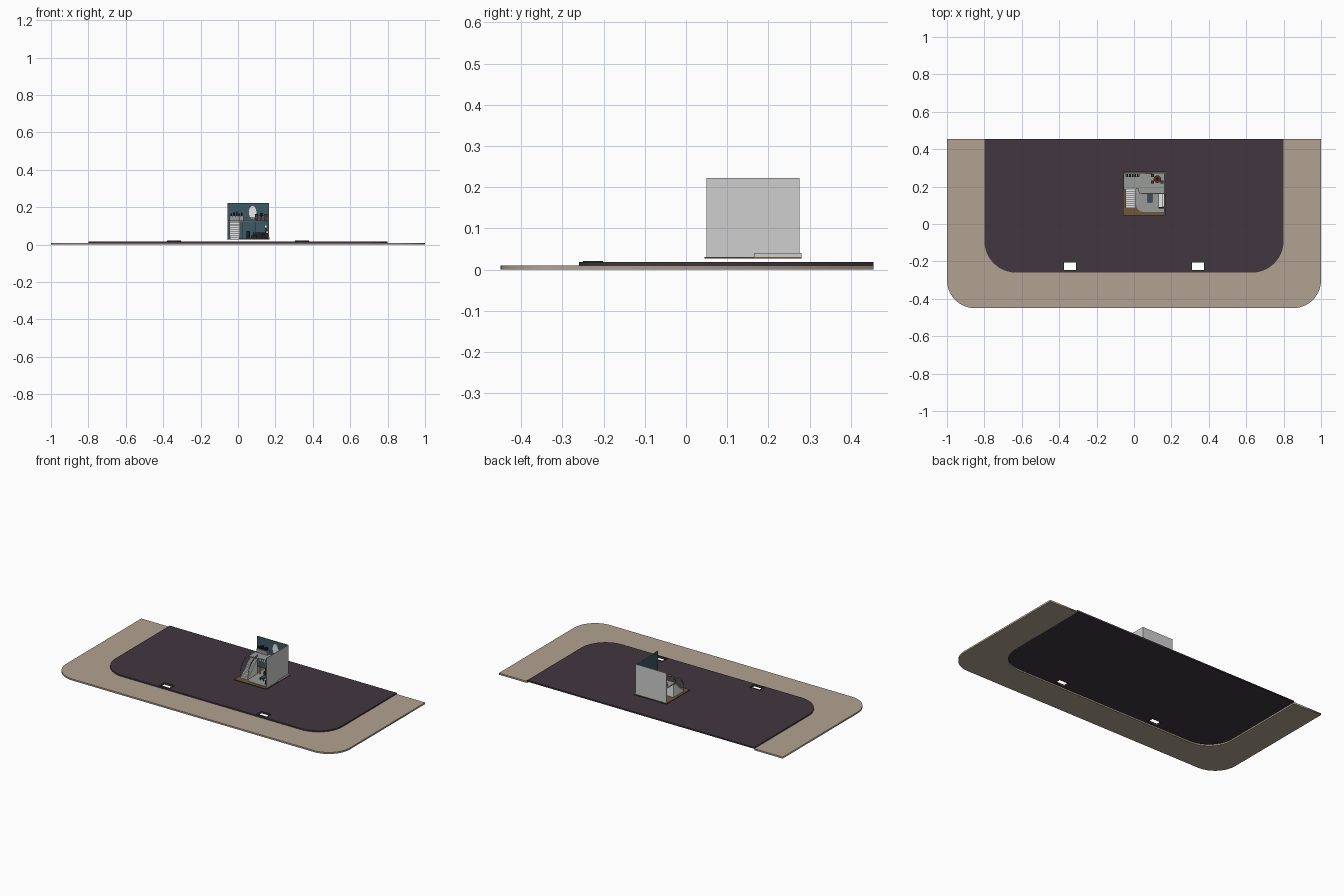
import bpy, bmesh, math
from mathutils import Vector

if "Cube" in bpy.data.objects:
    bpy.data.objects.remove(bpy.data.objects["Cube"])


def mat(name, r, g, b):
    m = bpy.data.materials.new(name)
    m.diffuse_color = (*[(c / 255) ** 2.2 for c in (r, g, b)], 1)
    m.use_nodes = True
    m.node_tree.nodes["Principled BSDF"].inputs["Base Color"].default_value = m.diffuse_color
    return m


SAND = mat("sand", 176, 161, 144)
CHAR = mat("charcoal", 67, 58, 65)
WALL = mat("pale_grey", 205, 205, 205)
TEAL = mat("teal", 62, 90, 102)
WOOD = mat("wood_brown", 112, 88, 62)
WHITE = mat("white", 240, 240, 240)
GREY = mat("mid_grey", 150, 153, 150)
DARK = mat("near_black", 38, 38, 42)
RUST = mat("red_brown", 88, 52, 45)
BLUE = mat("slate_blue", 60, 75, 100)


def box(name, x, y, z, m):
    bm = bmesh.new()
    bmesh.ops.create_cube(bm, size=1)
    for v in bm.verts:
        v.co = Vector([a[0] + (c + .5) * (a[1] - a[0]) for a, c in zip((x, y, z), v.co)])
    return finish(name, bm, m)


def finish(name, bm, m):
    me = bpy.data.meshes.new(name)
    bm.to_mesh(me)
    bm.free()
    me.materials.append(m)
    ob = bpy.data.objects.new(name, me)
    bpy.context.collection.objects.link(ob)
    return ob


def cyl(name, x, y, z, r, m, r2=None, n=20):
    bm = bmesh.new()
    bmesh.ops.create_cone(bm, cap_ends=True, segments=n, radius1=r,
                          radius2=r if r2 is None else r2, depth=z[1] - z[0])
    bmesh.ops.translate(bm, verts=bm.verts, vec=(x, y, sum(z) / 2))
    return finish(name, bm, m)


def slab(name, loops, z, m):
    """Flat plate from an outline plus hole outlines."""
    cu = bpy.data.curves.new(name, 'CURVE')
    cu.dimensions, cu.fill_mode = '2D', 'BOTH'
    cu.extrude = (z[1] - z[0]) / 2
    for pts in loops:
        s = cu.splines.new('POLY')
        s.points.add(len(pts) - 1)
        for p, q in zip(s.points, pts):
            p.co = (*q, 0, 1)
        s.use_cyclic_u = True
    ob = bpy.data.objects.new(name, cu)
    bpy.context.collection.objects.link(ob)
    ob.location.z = sum(z) / 2
    bpy.ops.object.select_all(action='DESELECT')
    ob.select_set(True)
    bpy.context.view_layer.objects.active = ob
    bpy.ops.object.convert(target='MESH')
    ob = bpy.context.object
    ob.name = name
    ob.data.materials.clear()
    ob.data.materials.append(m)
    return ob


def arc(cx, cy, r, a0, a1, n=14):
    return [(cx + r * math.cos(math.radians(a0 + (a1 - a0) * i / n)),
             cy + r * math.sin(math.radians(a0 + (a1 - a0) * i / n))) for i in range(n + 1)]


def border_outline():
    """Single U-shaped outline: outer edge out, inner edge back."""
    return tray(1, -.45, .455, .15) + tray(.8, -.26, .455, .17)[::-1]


def tray(w, y0, y1, r):
    """Outline with square back and rounded front corners."""
    return ([(-w, y1)] + arc(-w + r, y0 + r, r, 180, 270)
            + arc(w - r, y0 + r, r, 270, 360) + [(w, y1)])


def rect(x0, x1, y0, y1):
    return [(x0, y0), (x1, y0), (x1, y1), (x0, y1)]


# Ground: sand border around a raised dark plaza with two openings
slab("sand_border", [border_outline()], (0, .01), SAND)
holes = [rect(s * .342 - .033, s * .342 + .033, -.246, -.206) for s in (-1, 1)]
slab("dark_plaza", [tray(.8, -.26, .455, .17)] + holes, (.009, .018), CHAR)
for s, h in zip((-1, 1), holes):
    slab("opening_rim", [rect(s * .342 - .037, s * .342 + .037, -.25, -.202), h], (.018, .021), CHAR)

# Room shell: floor, back and right walls with painted inner faces
X0, X1, Y0, Y1 = -.055, .165, .05, .275
box("room_floor", (X0 - .003, X1 + .004), (.045, .28), (.027, .031), WOOD)
for name, x, y, axis, sign in (("back_wall", (X0, X1), (Y1 - .004, Y1), 1, -1),
                               ("right_wall", (X1 - .004, X1), (Y0, Y1), 0, -1)):
    w = box(name, x, y, (.031, .222), WALL)
    w.data.materials.append(TEAL)
    for p in w.data.polygons:
        if p.normal[axis] * sign > .9:
            p.material_index = 1
box("wall_plinth", (X1, X1 + .004), (.165, .28), (.031, .04), WALL)

# Lower floor covering with rounded corner, and upper gallery
slab("floor_covering", [[(.161, .065), (.161, .271), (.012, .271)] + arc(.05, .103, .038, 180, 270)],
     (.031, .034), GREY)
slab("gallery_floor", [[(X0, .271), (X0, .185), (.01, .185)] + arc(.05, .19, .03, 180, 270)
                       + [(.161, .16), (.161, .271)]], (.122, .129), GREY)
for x in (.025, .09, .155):
    cyl("gallery_post", x, .185, (.031, .122), .003, WHITE, n=10)

# Staircase on the left, rising to the gallery
N = 9
for i in range(N):
    y = .085 + i * .1 / N
    box("stair_step", (-.042, .008), (y, .187), (.031 + i * .0101, .0411 + i * .0101), WHITE)


def banister(x):
    path = arc(.185, .04, .1, 180, 90)
    bm = bmesh.new()
    pts = [(y, z + .015) for y, z in path] + [(y, z + .004) for y, z in path[::-1]]
    f = bm.faces.new([bm.verts.new((x, y, z)) for y, z in pts])
    g = bmesh.ops.extrude_face_region(bm, geom=[f])
    bmesh.ops.translate(bm, vec=(.003, 0, 0),
                        verts=[e for e in g["geom"] if isinstance(e, bmesh.types.BMVert)])
    bmesh.ops.recalc_face_normals(bm, faces=bm.faces)
    finish("curved_banister", bm, GREY)


for x in (-.046, .009):
    banister(x)

# Gallery railing
box("gallery_handrail", (.03, .161), (.162, .165), (.144, .147), WHITE)
for i in range(9):
    box("gallery_baluster", (.032 + i * .0155, .034 + i * .0155), (.1625, .1645), (.129, .144), WHITE)

# Upper level furniture: shelf, oval mirror, round table and chairs
box("upper_cabinet", (-.045, .03), (.25, .271), (.129, .153), GREY)
for i in range(5):
    box("shelf_item", (-.04 + i * .014, -.031 + i * .014), (.254, .266), (.153, .166 + .005 * (i % 3)), DARK)
mirror = cyl("oval_mirror", 0, 0, (-.002, .002), .02, WHITE, n=32)
mirror.rotation_euler.x = math.pi / 2
mirror.scale.y = 1.7
mirror.location = (.078, .268, .173)
cyl("table_leg", .125, .24, (.129, .152), .004, DARK)
cyl("table_top", .125, .24, (.152, .156), .02, RUST)
cyl("table_vase", .125, .24, (.156, .17), .005, DARK, .008)
for x, y in ((.098, .225), (.15, .225), (.1, .258)):
    box("chair_seat", (x - .008, x + .008), (y - .008, y + .008), (.129, .146), RUST)
    box("chair_back", (x - .008, x + .008), (y + .006, y + .008), (.146, .165), RUST)

# Lower level furniture: coffee table, sofa by the right wall, armchair
box("coffee_table", (.072, .1), (.115, .16), (.046, .051), BLUE)
for x in (.075, .097):
    for y in (.118, .157):
        box("table_foot", (x - .002, x + .002), (y - .002, y + .002), (.034, .046), DARK)
box("sofa_seat", (.13, .158), (.09, .165), (.034, .052), WHITE)
box("sofa_back", (.15, .16), (.09, .165), (.052, .074), WHITE)
for y in (.084, .165):
    box("sofa_arm", (.13, .16), (y, y + .006), (.034, .062), DARK)
box("armchair_seat", (.045, .065), (.19, .212), (.034, .052), DARK)
box("armchair_back", (.045, .065), (.208, .212), (.052, .072), DARK)
box("low_sideboard", (.08, .15), (.25, .271), (.034, .065), DARK)
cyl("floor_lamp_pole", .15, .2, (.034, .09), .002, DARK, n=8)
cyl("floor_lamp_shade", .15, .2, (.088, .106), .011, WHITE, .006)
